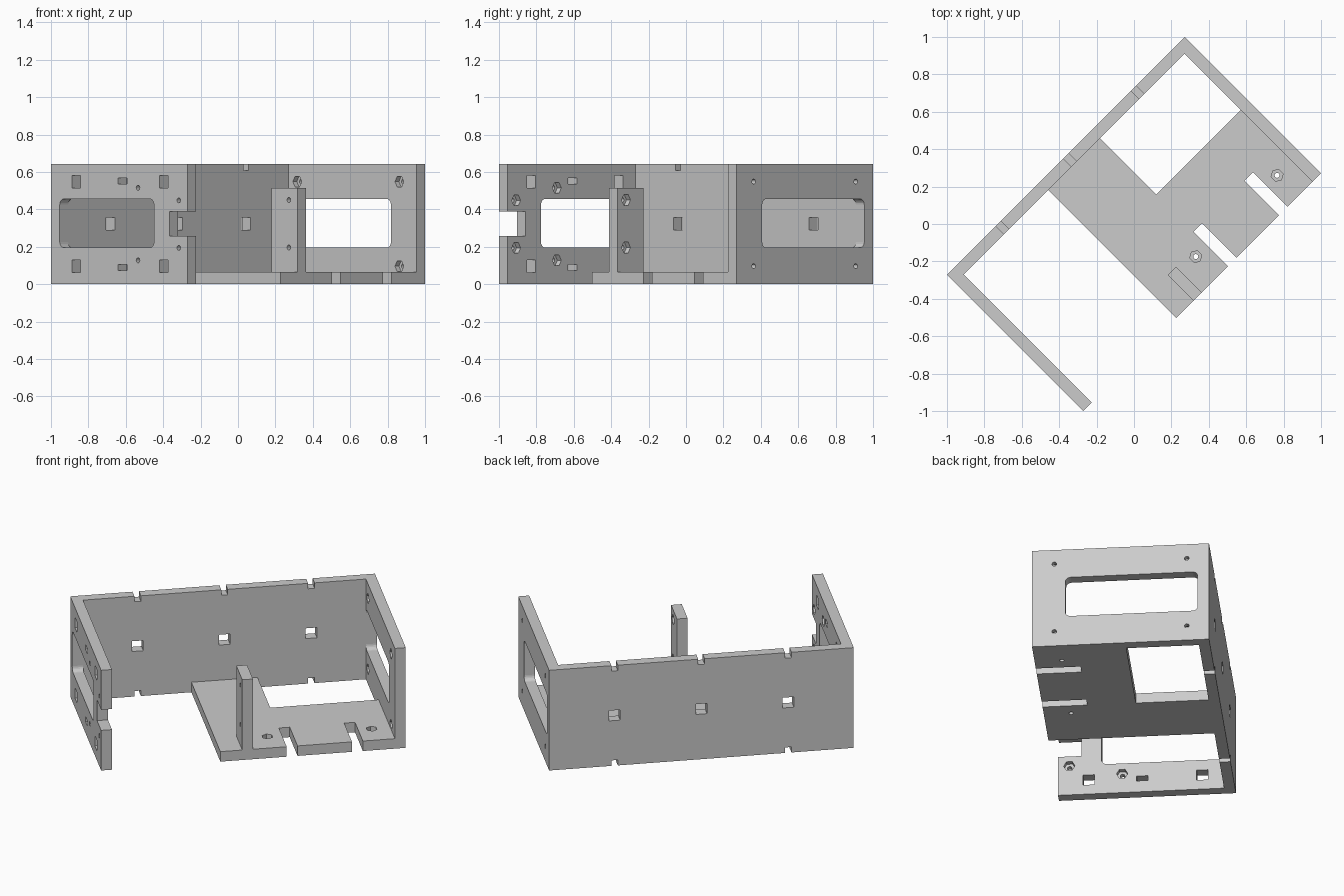
import bpy, bmesh, math
from mathutils import Matrix, Vector

if "Cube" in bpy.data.objects:
    bpy.data.objects.remove(bpy.data.objects["Cube"])

# Parts are laid out square to the axes, then turned 45 degrees about z
TURN = Matrix.Rotation(math.radians(45), 4, 'Z')
L, D, H, T = 0.898, 0.516, 0.642, 0.064      # half length, half depth, height, thickness
INU, INW = L - T, D - T                      # inner faces of the walls

grey = bpy.data.materials.new("light grey")
grey.diffuse_color = (0.6, 0.6, 0.6, 1)
grey.use_nodes = True
grey.node_tree.nodes["Principled BSDF"].inputs["Base Color"].default_value = grey.diffuse_color


def new_object(name, bm):
    bmesh.ops.recalc_face_normals(bm, faces=bm.faces)
    me = bpy.data.meshes.new(name)
    bm.to_mesh(me)
    bm.free()
    ob = bpy.data.objects.new(name, me)
    bpy.context.collection.objects.link(ob)
    return ob


def box(name, u, w, z, radius=0):
    """Box from ranges; radius rounds the edges running along u."""
    bm = bmesh.new()
    size = [r[1] - r[0] for r in (u, w, z)]
    mid = Vector([(r[0] + r[1]) / 2 for r in (u, w, z)])
    bmesh.ops.create_cube(bm, size=1, matrix=Matrix.Translation(mid) @ Matrix.Diagonal((*size, 1)))
    if radius:
        edges = [e for e in bm.edges if abs(e.verts[0].co.x - e.verts[1].co.x) > 1e-4]
        bmesh.ops.bevel(bm, geom=edges, offset=radius, segments=5, profile=0.5, affect='EDGES')
    return new_object(name, bm)


def rod(centre, axis, length, radius, sides):
    bm = bmesh.new()
    rot = Matrix.Rotation(math.pi / 2, 4, 'Y') if axis == 'u' else Matrix.Identity(4)
    bmesh.ops.create_cone(bm, cap_ends=True, segments=sides, radius1=radius, radius2=radius,
                          depth=length, matrix=Matrix.Translation(centre) @ rot)
    ob = new_object("cutter", bm)
    ob.hide_render = True
    return ob


def cut_box(u, w, z, radius=0):
    ob = box("cutter", u, w, z, radius)
    ob.hide_render = True
    return ob


def screw_hole(face, axis):
    """Through hole with a hexagonal nut pocket at the given face point."""
    return [rod(face, axis, 0.3 if axis == 'u' else 0.2, 0.0135, 16), rod(face, axis, 0.06, 0.033, 6)]


def finish(ob, cutters):
    for c in cutters:
        m = ob.modifiers.new("cut", 'BOOLEAN')
        m.operation, m.solver, m.object = 'DIFFERENCE', 'EXACT', c
    bpy.context.view_layer.update()
    me = bpy.data.meshes.new_from_object(ob.evaluated_get(bpy.context.evaluated_depsgraph_get()))
    ob.modifiers.clear()
    ob.data = me
    for c in cutters:
        bpy.data.objects.remove(c)
    me.transform(TURN)
    me.materials.clear()
    me.materials.append(grey)
    for p in me.polygons:
        p.material_index = 0


# Back wall: three square windows, narrow notches on top and bottom edges
cuts = []
for u in (-0.512, 0, 0.512):
    cuts.append(cut_box((u - 0.033, u + 0.033), (0.3, 0.7), (0.289, 0.355)))
    cuts.append(cut_box((u - 0.019, u + 0.019), (0.3, 0.7), (H - 0.035, H + 0.1)))
    if u:
        cuts.append(cut_box((u - 0.019, u + 0.019), (0.3, 0.7), (-0.1, 0.035)))
finish(box("back_wall", (-L, L), (INW, D), (0, H)), cuts)

# Left wall: rounded window, cable slots, nut pockets, notch at the front edge
through = (-1.1, -0.7)
cuts = [cut_box(through, (-0.262, INW - 0.002), (0.195, 0.455), 0.03),
        cut_box(through, (-0.7, -0.38), (0.257, 0.389))]
for s in (-1, 1):
    zc = H / 2
    for w in (0.325, -0.337):
        cuts.append(cut_box(through, (w - 0.033, w + 0.033), sorted((zc + s * 0.193, zc + s * 0.259))))
    cuts.append(cut_box(through, (-0.058, 0.008), sorted((zc + s * 0.215, zc + s * 0.247))))
    cuts += screw_hole((-INU, -0.142, zc + s * 0.194), 'u')
    cuts += screw_hole((-INU, -0.45, zc + s * 0.127), 'u')
finish(box("left_wall", (-L, -INU), (-D, INW), (0, H)), cuts)

# Right wall: rounded window and four screw holes
cuts = [cut_box((0.7, 1.1), (-0.322, INW - 0.002), (0.195, 0.455), 0.03)]
for w in (-0.386, 0.386):
    for z in (0.096, 0.548):
        cuts += screw_hole((INU, w, z), 'u')
finish(box("right_wall", (INU, L), (-D, INW), (0, H)), cuts)

# Floor: large rear opening, two front slots, two nut pockets
cuts = [cut_box((0.195, 1.0), (0.028, 0.6), (-0.1, 0.2))]
for u in (0.196, 0.581):
    cuts.append(cut_box((u, u + T), (-0.7, -0.255), (-0.1, 0.2)))
for u in (0.11, 0.725):
    cuts += screw_hole((u, -0.357, T), 'z')
finish(box("floor", (-0.195, INU), (-D, INW), (0, T)), cuts)

# Upright post on the floor
cuts = screw_hole((-0.003, -0.45, 0.45), 'u') + screw_hole((-0.003, -0.45, 0.196), 'u')
finish(box("post", (-0.066, -0.003), (-D, -0.32), (T, 0.514)), cuts)
